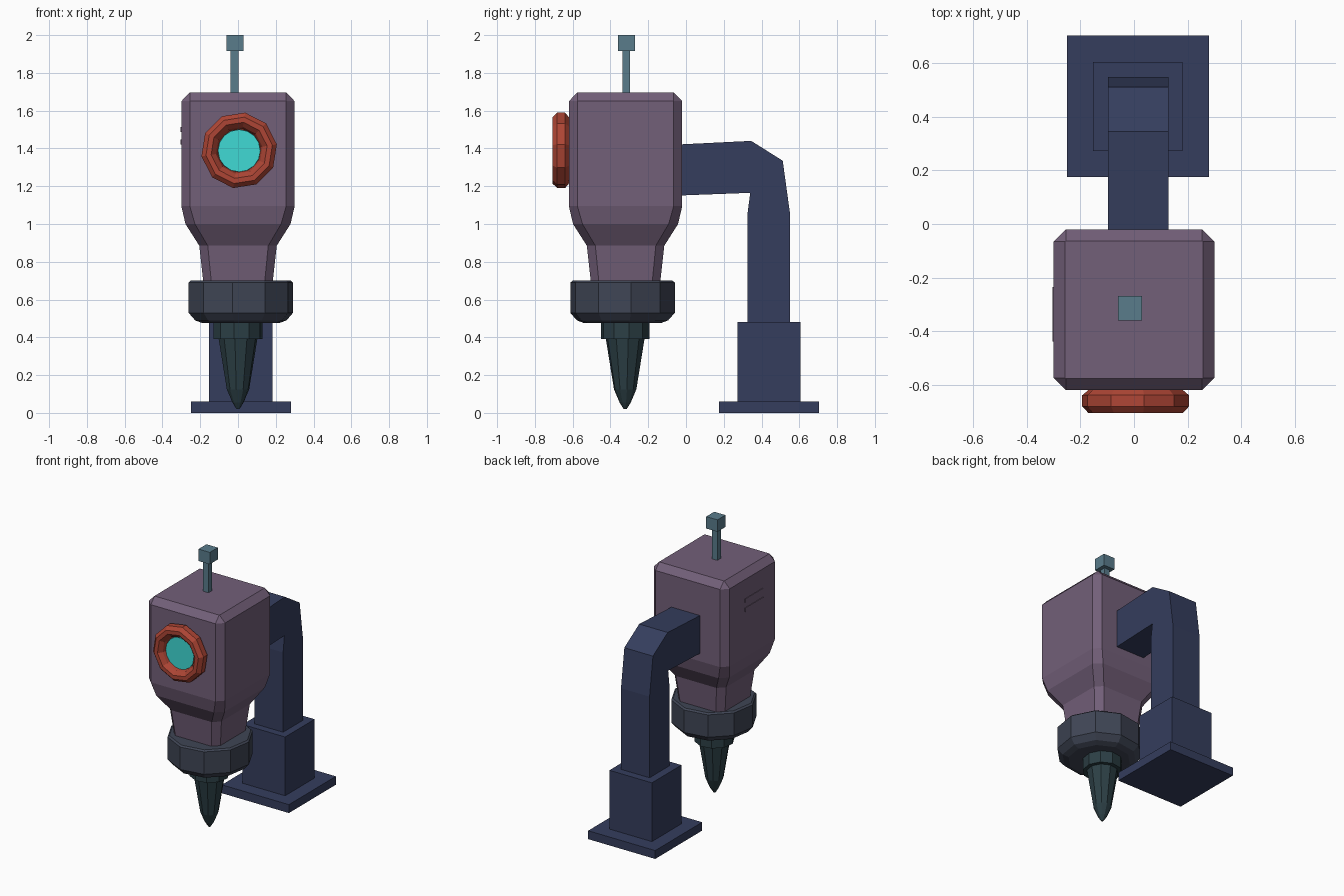
import bpy
from math import cos, sin, pi, radians
from mathutils import Matrix

if "Cube" in bpy.data.objects:
    bpy.data.objects.remove(bpy.data.objects["Cube"])


def material(name, r, g, b):
    m = bpy.data.materials.new(name)
    m.diffuse_color = (r, g, b, 1)
    m.use_nodes = True
    m.node_tree.nodes["Principled BSDF"].inputs["Base Color"].default_value = m.diffuse_color
    return m


PURPLE = material("purple", 0.17, 0.115, 0.19, )
NAVY = material("navy", 0.035, 0.047, 0.11)
SLATE = material("slate", 0.05, 0.06, 0.09)
DARK = material("dark_teal", 0.025, 0.05, 0.06)
STEEL = material("steel_blue", 0.10, 0.20, 0.26)
RED = material("red", 0.42, 0.06, 0.035)
CYAN = material("cyan", 0.05, 0.70, 0.66)


def make(name, verts, faces, mat):
    me = bpy.data.meshes.new(name)
    me.from_pydata(verts, [], faces)
    me.materials.append(mat)
    ob = bpy.data.objects.new(name, me)
    bpy.context.collection.objects.link(ob)
    return ob


def loft(name, rings, mat):
    """Skin a stack of equal-sized rings and cap both ends."""
    n = len(rings[0])
    faces = [(k * n + i, k * n + (i + 1) % n, (k + 1) * n + (i + 1) % n, (k + 1) * n + i)
             for k in range(len(rings) - 1) for i in range(n)]
    faces += [tuple(reversed(range(n))), tuple(range((len(rings) - 1) * n, len(rings) * n))]
    return make(name, [p for r in rings for p in r], faces, mat)


def turned(name, profile, sides, loc, mat, phase=0.0, forward=False):
    """Low-poly turned part from (radius, height) pairs."""
    rings = [[(r * cos(2 * pi * i / sides + phase), r * sin(2 * pi * i / sides + phase), h)
              for i in range(sides)] for r, h in profile]
    ob = loft(name, rings, mat)
    m = Matrix.Translation(loc)
    if forward:
        m = m @ Matrix.Rotation(radians(90), 4, 'X')
    ob.data.transform(m)
    return ob


def box(name, x0, x1, y0, y1, z0, z1, mat):
    return loft(name, [[(x0, y0, z), (x1, y0, z), (x1, y1, z), (x0, y1, z)] for z in (z0, z1)], mat)


# Tapered body with chamfered corners: (half width, chamfer, height)
def chamfered(h, c, z, cy=-0.32):
    a = h - c
    pts = [(a, -h), (h, -a), (h, a), (a, h), (-a, h), (-h, a), (-h, -a), (-a, -h)]
    return [(x, y + cy, z) for x, y in pts]


loft("body", [chamfered(*s) for s in (
    (0.18, 0.042, 0.66), (0.205, 0.045, 0.885), (0.278, 0.05, 1.0),
    (0.30, 0.045, 1.095), (0.30, 0.045, 1.65), (0.257, 0.002, 1.695))], PURPLE)

# Side vents
for i in range(2):
    z = 1.50 - 0.065 * i
    box(f"vent_{i + 1}", -0.304, -0.28, -0.44, -0.235, z - 0.013, z + 0.013, PURPLE)

# Collar, neck and drill point
turned("collar", [(0.205, 0.475), (0.245, 0.49), (0.28, 0.53), (0.28, 0.69), (0.268, 0.70)],
       10, (0.015, -0.336, 0), SLATE, radians(9))
turned("neck", [(0.13, 0.39), (0.13, 0.50)], 10, (0, -0.322, 0), DARK, radians(9))
turned("drill_point", [(0.008, 0.02), (0.03, 0.055), (0.06, 0.125), (0.105, 0.40)],
       10, (0, -0.322, 0), DARK, radians(9))

# Lamp ring: open-centred bezel with a lens inside
turned("lamp_ring", [(0.178, 0.0), (0.202, 0.02), (0.202, 0.062), (0.178, 0.087),
                     (0.15, 0.087), (0.125, 0.062), (0.115, 0.03)],
       10, (0.006, -0.62, 1.39), RED, radians(9), True)
turned("lamp_lens", [(0.116, 0.0), (0.112, 0.045)], 16, (0.006, -0.62, 1.388), CYAN, 0, True)

# Antenna
box("antenna_stem", -0.04, 0.002, -0.336, -0.297, 1.68, 1.925, STEEL)
box("antenna_cap", -0.06, 0.029, -0.36, -0.27, 1.915, 2.0, STEEL)

# Bent support arm from a side profile
side = [(-0.06, 1.42), (0.345, 1.44), (0.512, 1.335), (0.55, 1.06), (0.55, 0.46),
        (0.325, 0.46), (0.325, 1.05), (0.34, 1.165), (-0.06, 1.15)]
loft("support_arm", [[(x, y, z) for y, z in reversed(side)] for x in (-0.097, 0.129)], NAVY)

# Pedestal and base plate
box("pedestal", -0.154, 0.182, 0.272, 0.605, 0.05, 0.48, NAVY)
box("base_plate", -0.25, 0.28, 0.175, 0.705, 0.0, 0.06, NAVY)

# Consistent outward normals
import bmesh
for ob in bpy.context.collection.objects:
    bm = bmesh.new()
    bm.from_mesh(ob.data)
    bmesh.ops.recalc_face_normals(bm, faces=bm.faces)
    bm.to_mesh(ob.data)
    bm.free()
